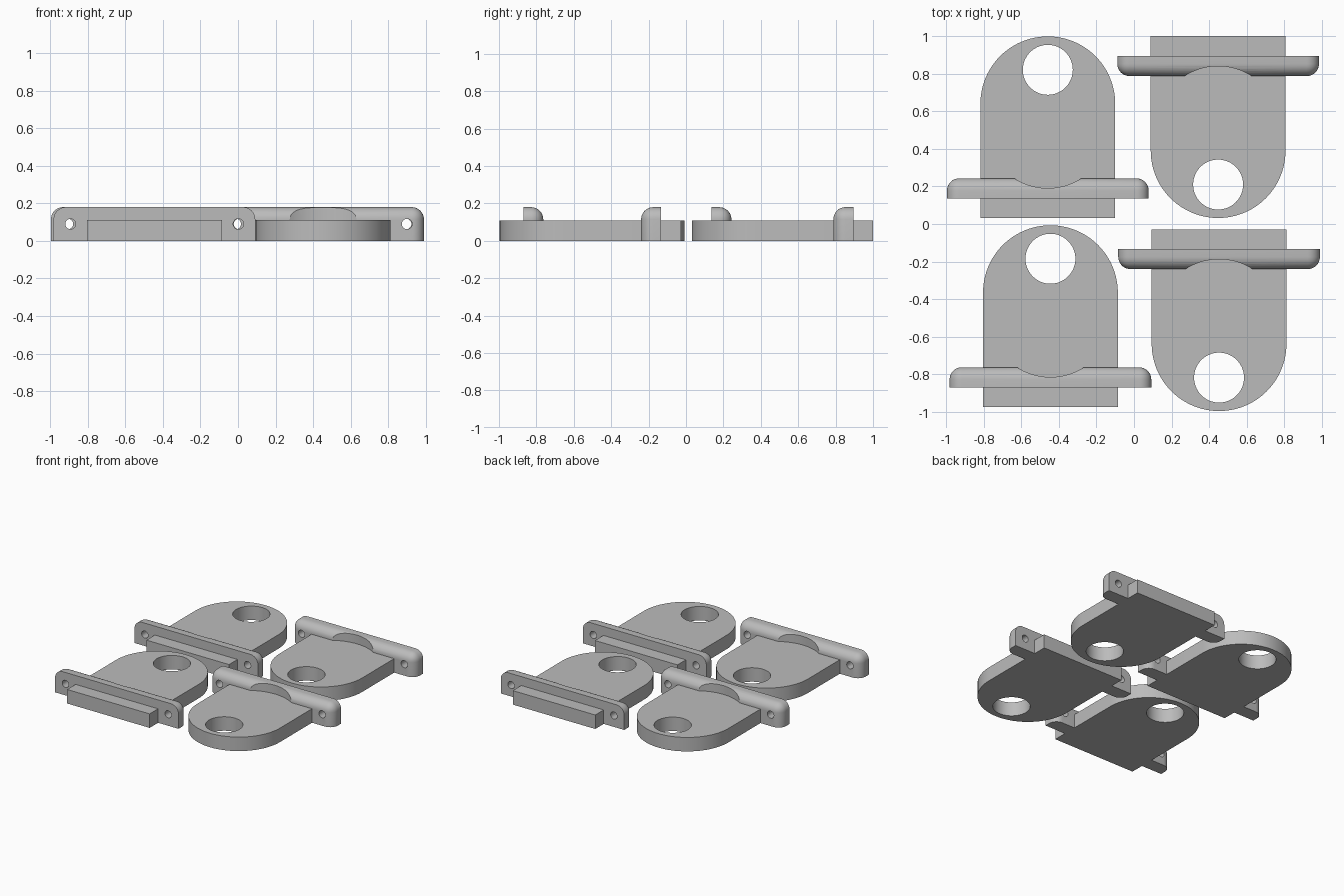
import bpy, bmesh, math
from mathutils import Matrix, Vector

if "Cube" in bpy.data.objects:
    bpy.data.objects.remove(bpy.data.objects["Cube"], do_unlink=True)

HALF_W, LENGTH, THICK = 0.359, 0.968, 0.11        # rounded plate
BAR_HALF, BAR_FRONT, BAR_BACK, BAR_H = 0.537, 0.105, 0.212, 0.18  # cross bar
FILLET = 0.065

grey = bpy.data.materials.new("plain grey")
grey.use_nodes = True
grey.diffuse_color = (0.5, 0.5, 0.5, 1)
grey.node_tree.nodes["Principled BSDF"].inputs["Base Color"].default_value = (0.5, 0.5, 0.5, 1)


def make_object(name, bm):
    bmesh.ops.recalc_face_normals(bm, faces=bm.faces)
    mesh = bpy.data.meshes.new(name)
    bm.to_mesh(mesh)
    bm.free()
    mesh.materials.append(grey)
    obj = bpy.data.objects.new(name, mesh)
    bpy.context.collection.objects.link(obj)
    return obj


def cylinder(name, centre, radius, depth, along_y=False, sides=64):
    bm = bmesh.new()
    turn = Matrix.Rotation(math.pi / 2 if along_y else 0, 4, 'X')
    bmesh.ops.create_cone(bm, cap_ends=True, segments=sides, radius1=radius, radius2=radius,
                          depth=depth, matrix=Matrix.Translation(centre) @ turn)
    return make_object(name, bm)


def combine(obj, other, operation):
    """Apply a boolean and remove the helper."""
    other.hide_render = True
    mod = obj.modifiers.new("combine", 'BOOLEAN')
    mod.operation, mod.solver, mod.object = operation, 'EXACT', other
    bpy.ops.object.select_all(action='DESELECT')
    bpy.context.view_layer.objects.active = obj
    obj.select_set(True)
    bpy.ops.object.modifier_apply(modifier=mod.name)
    bpy.data.objects.remove(other, do_unlink=True)


# Plate: square at the back edge, semicircle at the far end
bm = bmesh.new()
outline = [(-HALF_W, 0), (HALF_W, 0)]
steps = 48
for i in range(steps + 1):
    a = math.pi * i / steps
    outline.append((HALF_W * math.cos(a), LENGTH - HALF_W + HALF_W * math.sin(a)))
face = bm.faces.new([bm.verts.new((x, y, 0)) for x, y in outline])
top = bmesh.ops.extrude_face_region(bm, geom=[face])
bmesh.ops.translate(bm, vec=(0, 0, THICK), verts=[g for g in top["geom"] if isinstance(g, bmesh.types.BMVert)])
bracket = make_object("bracket", bm)

# Cross bar: box with fillets on the top, end and inner edges
bm = bmesh.new()
bmesh.ops.create_cube(bm, size=1)
for v in bm.verts:
    v.co = Vector((v.co.x * 2 * BAR_HALF,
                   BAR_BACK if v.co.y > 0 else BAR_FRONT,
                   BAR_H if v.co.z > 0 else 0))


def is_filleted(edge):
    mid = (edge.verts[0].co + edge.verts[1].co) / 2
    on = (abs(mid.x) > BAR_HALF - 0.001, mid.y > BAR_BACK - 0.001, mid.z > BAR_H - 0.001)
    return sum(on) == 2


bmesh.ops.bevel(bm, geom=[e for e in bm.edges if is_filleted(e)], offset=FILLET,
                offset_type='OFFSET', segments=8, profile=0.5, affect='EDGES')
bar = make_object("cross_bar", bm)

# Curved recess in the bar, and a screw hole at each end
combine(bar, cylinder("recess_cutter", (0, 0.49, 0.2), 0.33, 0.3, sides=128), 'DIFFERENCE')
for side in (-1, 1):
    combine(bar, cylinder("screw_cutter", (side * 0.447, 0.16, 0.09), 0.028, 0.4, True, 32), 'DIFFERENCE')

combine(bracket, bar, 'UNION')
combine(bracket, cylinder("hole_cutter", (0, 0.79, 0.05), 0.133, 0.4), 'DIFFERENCE')

bpy.ops.object.select_all(action='DESELECT')
bracket.select_set(True)
bpy.context.view_layer.objects.active = bracket
bpy.ops.object.shade_smooth_by_angle(angle=math.radians(30))

# Four brackets: the left-hand pair is turned half round
placements = {
    "bracket_front_right": (-0.445, -0.975, 0),
    "bracket_back_right": (-0.459, 0.031, 0),
    "bracket_front_left": (0.453, -0.028, math.pi),
    "bracket_back_left": (0.448, 1.0, math.pi),
}
for name, (x, y, turn) in placements.items():
    copy = bpy.data.objects.new(name, bracket.data)
    copy.location = (x, y, 0)
    copy.rotation_euler.z = turn
    bpy.context.collection.objects.link(copy)
bpy.data.objects.remove(bracket, do_unlink=True)
